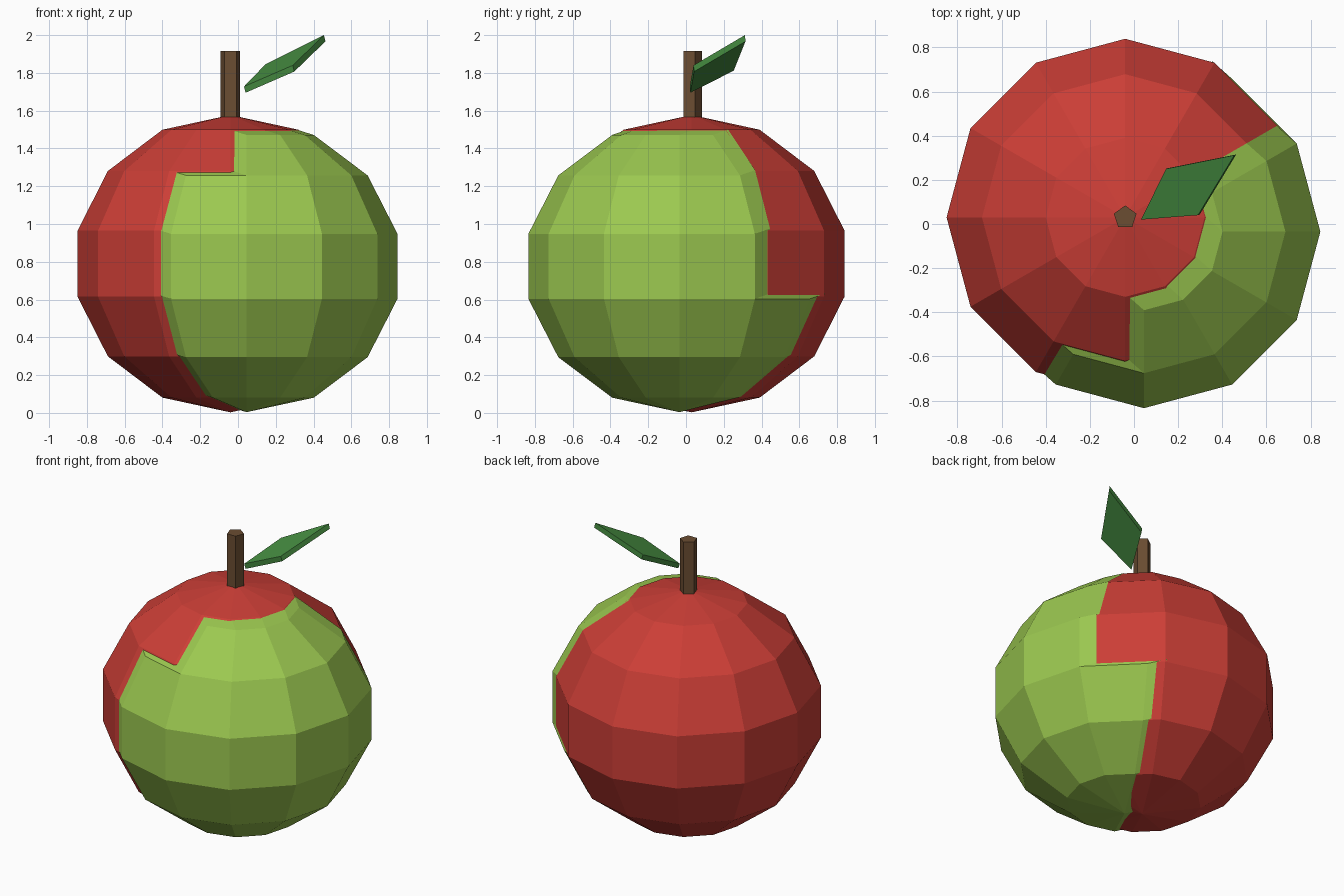
import bpy
import bmesh
from math import sin, cos, pi, radians
from mathutils import Vector

if "Cube" in bpy.data.objects:
    bpy.data.objects.remove(bpy.data.objects["Cube"])

SEGS, RINGS = 12, 7


def material(name, rgb):
    mat = bpy.data.materials.new(name)
    mat.diffuse_color = (*rgb, 1)
    mat.use_nodes = True
    mat.node_tree.nodes["Principled BSDF"].inputs["Base Color"].default_value = mat.diffuse_color
    return mat


def add_object(name, bm, mat):
    bm.normal_update()
    mesh = bpy.data.meshes.new(name)
    bm.to_mesh(mesh)
    bm.free()
    mesh.materials.append(mat)
    obj = bpy.data.objects.new(name, mesh)
    bpy.context.collection.objects.link(obj)
    return obj


def globe(center, radius, height, keep=lambda row, col: True):
    """Low-poly globe; keep chooses faces by row from the top and column."""
    bm = bmesh.new()
    cx, cy, cz = center
    grid = []
    for r in range(RINGS + 1):
        a = pi * r / RINGS
        if r in (0, RINGS):
            grid.append([bm.verts.new((cx, cy, cz + height * cos(a)))] * SEGS)
        else:
            grid.append([bm.verts.new((cx + radius * sin(a) * cos(2 * pi * s / SEGS),
                                       cy + radius * sin(a) * sin(2 * pi * s / SEGS),
                                       cz + height * cos(a))) for s in range(SEGS)])
    for r in range(RINGS):
        for s in range(SEGS):
            if keep(r, s):
                t = (s + 1) % SEGS
                ring = [grid[r][s], grid[r + 1][s], grid[r + 1][t], grid[r][t]]
                bm.faces.new(list(dict.fromkeys(ring)))
    bmesh.ops.delete(bm, geom=[v for v in bm.verts if not v.link_faces], context='VERTS')
    return bm


red = material("red skin", (0.60, 0.048, 0.037))
green = material("green skin", (0.33, 0.58, 0.08))
brown = material("brown bark", (0.147, 0.074, 0.032))
leaf_green = material("leaf green", (0.06, 0.26, 0.052))

# Fruit body
add_object("fruit_body", globe((-0.04, 0.03, 0.79), 0.83, 0.787), red)


# Green patch: stepped half shell shifted to the front right
def in_patch(row, col):
    if row == 0:
        return False
    start = 9 if row == 1 else 8
    end = 13 if row <= 3 else 14
    return start <= col < end or start <= col + SEGS < end


patch = globe((0.045, -0.035, 0.776), 0.82, 0.772, in_patch)
# Rim walls running back into the body
rim = [e for e in patch.edges if e.is_boundary]
new = bmesh.ops.extrude_edge_only(patch, edges=rim)["geom"]
bmesh.ops.translate(patch, verts=[g for g in new if isinstance(g, bmesh.types.BMVert)],
                    vec=(-0.09, 0.08, 0.028))
bmesh.ops.recalc_face_normals(patch, faces=patch.faces)
outer = max(patch.faces, key=lambda f: f.calc_center_median().x)
patch.normal_update()
if outer.normal.x < 0:
    bmesh.ops.reverse_faces(patch, faces=patch.faces)
add_object("green_patch", patch, green)

# Stem: five-sided post with one corner to the back
bm = bmesh.new()
rings = [[bm.verts.new((-0.04 + 0.054 * cos(radians(90 + 72 * i)),
                        0.03 + 0.054 * sin(radians(90 + 72 * i)), z))
          for i in range(5)] for z in (1.50, 1.915)]
bm.faces.new(rings[1])
bm.faces.new(rings[0][::-1])
for i in range(5):
    j = (i + 1) % 5
    bm.faces.new([rings[0][i], rings[0][j], rings[1][j], rings[1][i]])
add_object("stem", bm, brown)

# Leaf: thin tilted diamond
bm = bmesh.new()
outline = [(0.032, 0.02, 1.728), (0.29, 0.04, 1.84), (0.455, 0.312, 2.0), (0.145, 0.25, 1.845)]
top = [bm.verts.new(p) for p in outline]
low = [bm.verts.new(Vector(p) + Vector((0.008, 0.003, -0.033))) for p in outline]
bm.faces.new(top)
bm.faces.new(low[::-1])
for i in range(4):
    j = (i + 1) % 4
    bm.faces.new([low[i], low[j], top[j], top[i]])
bmesh.ops.recalc_face_normals(bm, faces=bm.faces)
add_object("leaf", bm, leaf_green)
